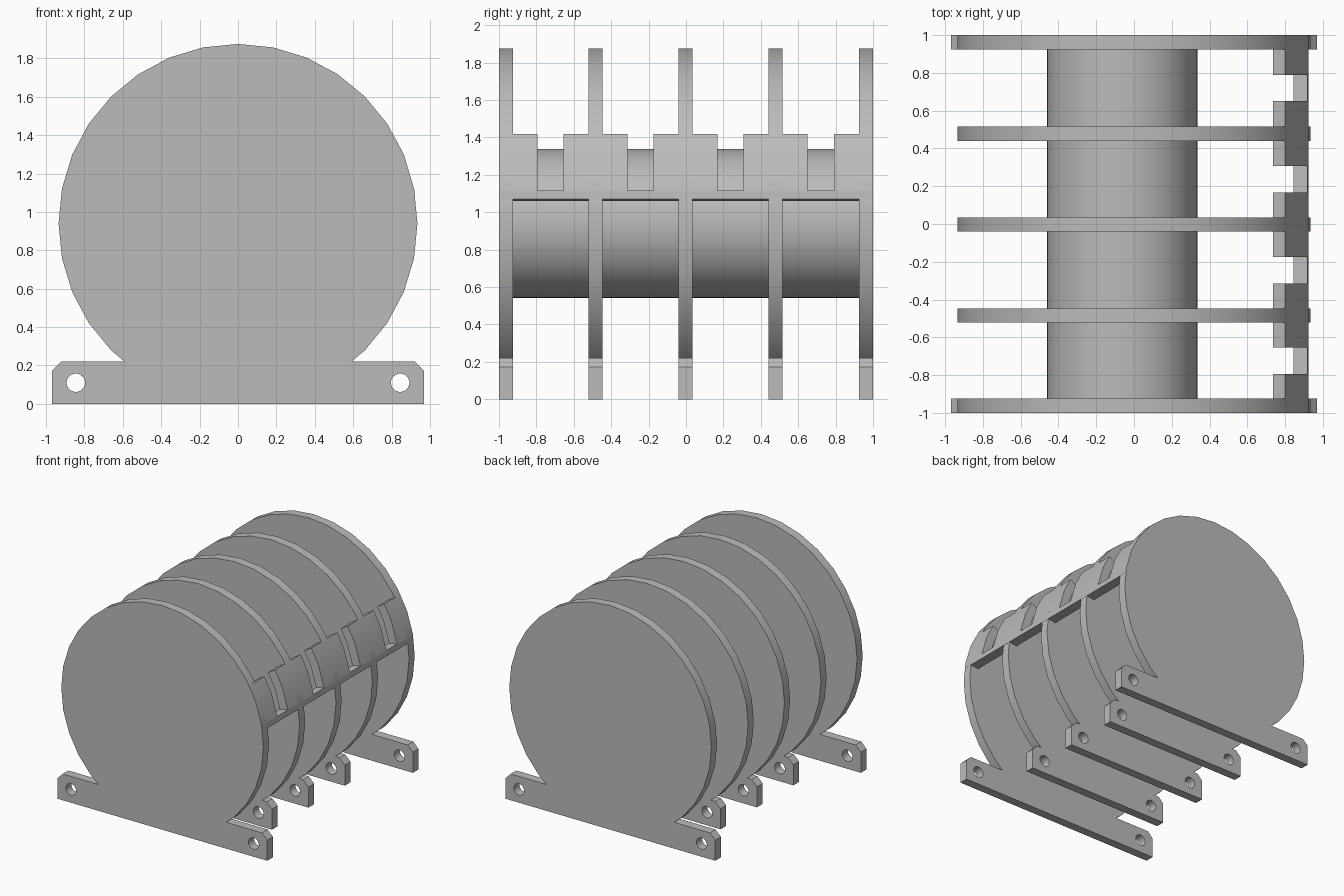
import bpy
import bmesh
from math import sin, cos, pi, radians, asin, floor

cube = bpy.data.objects.get("Cube")
if cube:
    bpy.data.objects.remove(cube)

R, CZ, SIDES = 0.935, 0.94, 32      # disc radius, axis height, rim facets
THICK, FOOT_H, CHAMFER = 0.075, 0.22, 0.048
STEP = 2 * pi / SIDES

grey = bpy.data.materials.new("plain grey")
grey.use_nodes = True
grey.diffuse_color = (0.5, 0.5, 0.5, 1)
grey.node_tree.nodes["Principled BSDF"].inputs["Base Color"].default_value = (0.5, 0.5, 0.5, 1)


def finish(ob, smooth=True):
    ob.data.materials.append(grey)
    bpy.ops.object.select_all(action="DESELECT")
    ob.select_set(True)
    bpy.context.view_layer.objects.active = ob
    if smooth:
        bpy.ops.object.shade_smooth_by_angle(angle=radians(30))
    return ob


def extrude_xz(name, profile, y0, y1):
    """Extrude a closed x-z profile along y."""
    bm = bmesh.new()
    face = bm.faces.new([bm.verts.new((x, y0, z)) for x, z in profile])
    out = bmesh.ops.extrude_face_region(bm, geom=[face])
    moved = [g for g in out["geom"] if isinstance(g, bmesh.types.BMVert)]
    bmesh.ops.translate(bm, verts=moved, vec=(0, y1 - y0, 0))
    bmesh.ops.recalc_face_normals(bm, faces=bm.faces)
    mesh = bpy.data.meshes.new(name)
    bm.to_mesh(mesh)
    bm.free()
    ob = bpy.data.objects.new(name, mesh)
    bpy.context.collection.objects.link(ob)
    return ob


def cylinder(name, x, y, z, radius, length, sides):
    bpy.ops.mesh.primitive_cylinder_add(vertices=sides, radius=radius, depth=length,
                                        location=(x, y, z), rotation=(pi / 2, 0, 0))
    ob = bpy.context.object
    ob.name = name
    return ob


def rim(angle, radius=R):
    """Point on the faceted rim at the given angle."""
    off = angle - (floor(angle / STEP) + 0.5) * STEP
    r = radius * cos(STEP / 2) / cos(off)
    return r * cos(angle), CZ + r * sin(angle)


def plate_profile(half):
    """Round plate merging into a chamfered foot bar."""
    start = asin((FOOT_H - CZ) / (R * 0.997))
    arc = [start] + [i * STEP for i in range(-SIDES, SIDES)
                     if start + 0.01 < i * STEP < pi / 2 - 0.01]
    right = [rim(a) for a in arc]
    right[0] = (right[0][0], FOOT_H)
    side = [(half, 0), (half, FOOT_H - CHAMFER), (half - CHAMFER, FOOT_H)] + right
    return side + [(0, CZ + R)] + [(-x, z) for x, z in reversed(side)]


# Five plates with feet; the outer two have longer feet
plate_ys = [-0.9625, -0.485, -0.003, 0.4775, 0.9625]
for i, y in enumerate(plate_ys):
    half = 0.97 if i in (0, 4) else 0.68
    plate = extrude_xz(f"plate_{i + 1}", plate_profile(half), y - THICK / 2, y + THICK / 2)
    # Bolt holes
    for s in (-1, 1):
        drill = cylinder(f"hole_cutter_{i + 1}", s * (half - 0.125), y, 0.11, 0.048, 0.2, 24)
        drill.hide_render = True
        mod = plate.modifiers.new("hole", "BOOLEAN")
        mod.object = drill
        mod.solver = "EXACT"
        bpy.context.view_layer.objects.active = plate
        bpy.ops.object.modifier_apply(modifier=mod.name)
        bpy.data.objects.remove(drill)
    finish(plate)

# Off-centre inner drum
finish(cylinder("drum", -0.062, 0, CZ, 0.398, 1.9, 64))


# Curved side strip: a full-length rail with upright tabs
def arc_profile(a0, a1):
    angles = [a0] + [i * STEP for i in range(SIDES) if a0 + 0.01 < i * STEP < a1 - 0.01] + [a1]
    outer = [rim(a, R + 0.001) for a in angles]
    inner = [rim(a, R - THICK) for a in reversed(angles)]
    return outer + inner


LOW, NOTCH, HIGH = radians(8), radians(10.8), radians(30.9)
END = 0.999
finish(extrude_xz("side_rail", arc_profile(LOW, NOTCH), -END, END))
centres = [(a + b) / 2 for a, b in zip(plate_ys, plate_ys[1:])]
edges = [-END] + [c + d for c in centres for d in (-0.07, 0.07)] + [END]
for i in range(0, len(edges), 2):
    finish(extrude_xz(f"side_tab_{i // 2 + 1}", arc_profile(NOTCH, HIGH), edges[i], edges[i + 1]))
